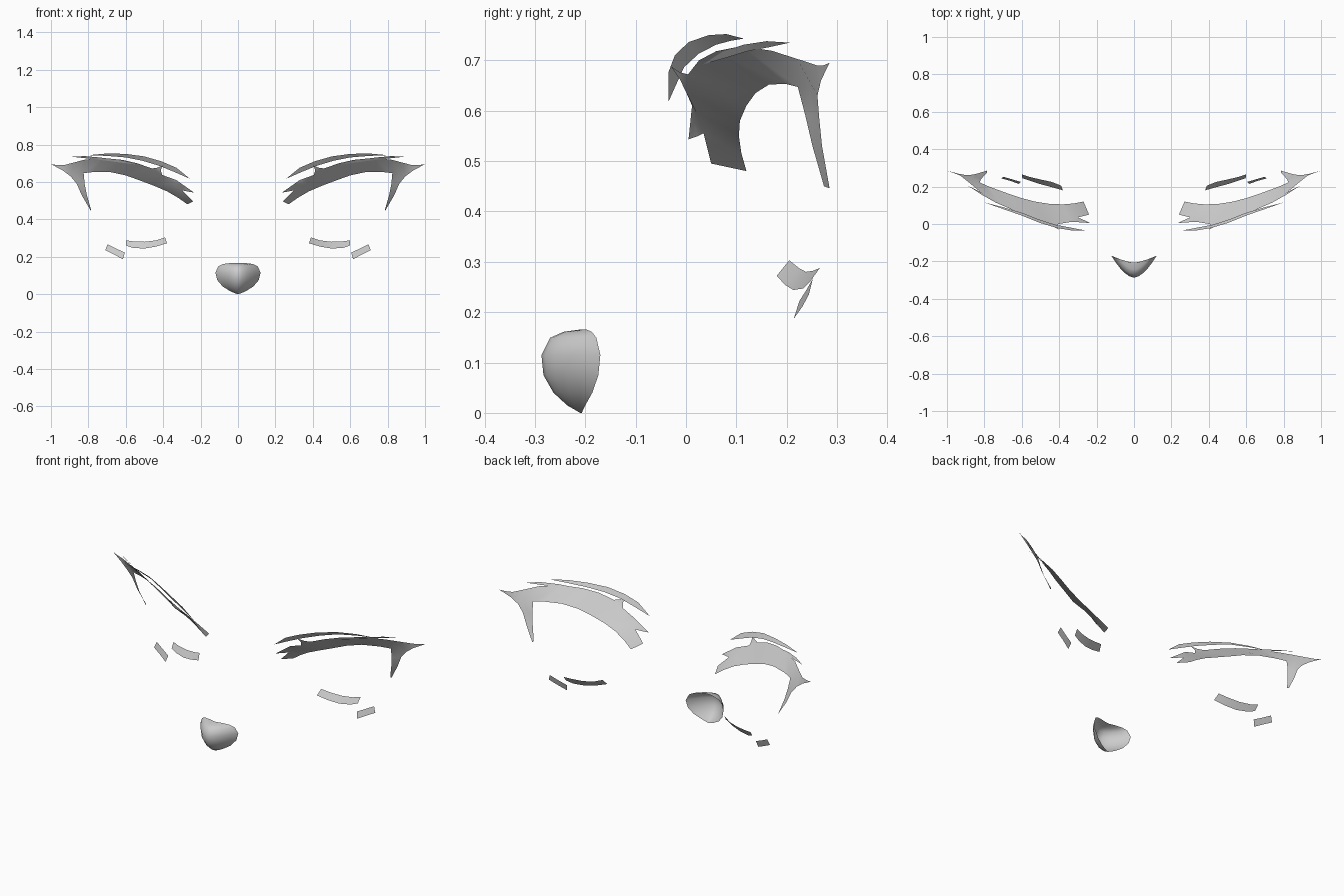
import bpy, bmesh


def grid_object(name, strips):
    """Each strip is a list of rows; neighbouring rows are joined by quads."""
    bm = bmesh.new()
    for rows in strips:
        vs = [[bm.verts.new(p) for p in row] for row in rows]
        for a, b in zip(vs, vs[1:]):
            for i in range(len(a) - 1):
                bm.faces.new((a[i], a[i + 1], b[i + 1], b[i]))
    bmesh.ops.remove_doubles(bm, verts=bm.verts, dist=0.0005)
    # all visible faces look towards the front
    bm.normal_update()
    for f in bm.faces:
        if f.normal.y > 0:
            f.normal_flip()
    me = bpy.data.meshes.new(name)
    bm.to_mesh(me)
    bm.free()
    for p in me.polygons:
        p.use_smooth = True
    ob = bpy.data.objects.new(name, me)
    bpy.context.collection.objects.link(ob)
    return ob


def pair(name, strips):
    """Right side part plus its mirrored twin."""
    for side, s in (("right", 1), ("left", -1)):
        grid_object(f"{name}_{side}",
                    [[[(s * x, y, z) for x, y, z in row] for row in rows] for rows in strips])


# Upper lash: band from inner end to outer tip (upper point, lower point)
corner, outer = (.825, .222, .647), (.895, .261, .63)
tip = (1.0, .285, .695)
band = [
    [(.24, .05, .495), (.27, .12, .48)],
    [(.30, .035, .555), (.32, .11, .515)],
    [(.345, .02, .597), (.38, .105, .55)],
    [(.405, .0, .637), (.45, .107, .58)],
    [(.46, .004, .672), (.53, .12, .61)],
    [(.54, .026, .70), (.60, .138, .635)],
    [(.62, .06, .718), (.68, .165, .652)],
    [(.72, .11, .728), (.77, .198, .653)],
    [(.82, .17, .719), corner],
    [(.88, .22, .703), (.865, .245, .65)],
    [(.93, .26, .69), outer],
    [(.965, .273, .69), (.935, .268, .66)],
    [tip, tip],
]
# drooping outer spike
spike = [
    [corner, (.865, .245, .65), outer],
    [(.82, .237, .59), (.84, .25, .59), (.862, .264, .59)],
    [(.808, .251, .53), (.822, .26, .53), (.836, .27, .53)],
    [(.785, .274, .45), (.786, .279, .448), (.787, .285, .446)],
]
# small barbs on the inner upper edge
barb_low = [
    [(.30, .035, .555), (.345, .02, .597), (.405, .0, .637)],
    [(.27, .022, .549), (.29, .017, .578), (.33, .012, .61)],
    [(.235, .005, .543)] * 3,
]
barb_high = [
    [(.405, .0, .637), (.46, .004, .672)],
    [(.413, -.012, .662), (.432, -.012, .676)],
    [(.403, -.03, .688)] * 2,
]
pair("upper_lash", [band, spike, barb_low, barb_high])

# Thin strand lying over the lash
pair("lash_strand", [[
    [(.89, .206, .735)] * 2,
    [(.82, .16, .738), (.81, .165, .726)],
    [(.74, .115, .731), (.74, .122, .718)],
    [(.64, .072, .717), (.64, .08, .705)],
    [(.54, .034, .692)] * 2,
]])

# Eyelid crease crescent
pair("eyelid_crease", [[
    [(.257, -.035, .617)] * 2,
    [(.33, -.035, .676), (.34, -.019, .653)],
    [(.41, -.022, .71), (.42, -.004, .686)],
    [(.50, .005, .736), (.51, .025, .713)],
    [(.60, .045, .75), (.60, .06, .731)],
    [(.70, .08, .752), (.70, .09, .739)],
    [(.80, .115, .743)] * 2,
]])

# Lower lash: curved inner piece and short outer dash
pair("lower_lash_inner", [[
    [(.39, .205, .303), (.38, .18, .272)],
    [(.44, .225, .287), (.44, .197, .254)],
    [(.50, .238, .28), (.50, .213, .244)],
    [(.56, .252, .282), (.56, .233, .247)],
    [(.60, .266, .288), (.597, .245, .259)],
]])
pair("lower_lash_outer", [[
    [(.605, .225, .222), (.615, .214, .187)],
    [(.652, .239, .244), (.662, .231, .211)],
    [(.697, .252, .267), (.71, .244, .235)],
]])

# Nose: open shell, rows of (z, half width, centre y, rim y)
profile = [
    (.166, .04, -.207, -.199), (.161, .08, -.243, -.187), (.149, .105, -.27, -.178),
    (.115, .121, -.287, -.17), (.075, .111, -.283, -.174), (.04, .081, -.263, -.186),
    (.015, .04, -.236, -.2), (.0, .004, -.21, -.207),
]
steps = [i / 5 for i in range(-5, 6)]
grid_object("nose", [[[(w * t, yc + (yr - yc) * abs(t) ** 1.7, z) for t in steps]
                      for z, w, yc, yr in profile]])
